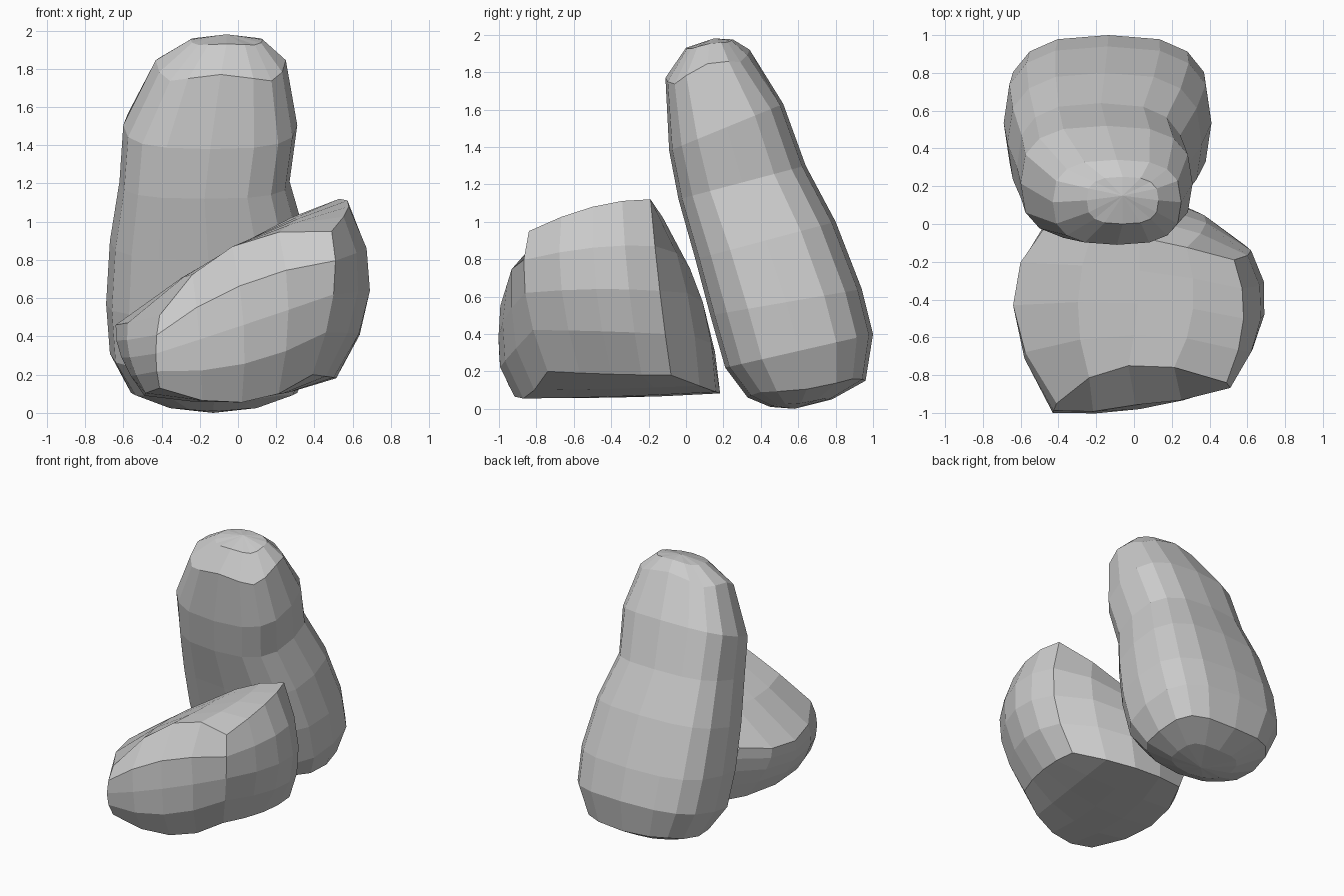
import bpy, bmesh
from math import cos, sin, pi, copysign
from mathutils import Vector

if "Cube" in bpy.data.objects:
    bpy.data.objects.remove(bpy.data.objects["Cube"])


def finish(bm, name):
    bmesh.ops.recalc_face_normals(bm, faces=bm.faces)
    mesh = bpy.data.meshes.new(name)
    bm.to_mesh(mesh)
    bm.free()
    ob = bpy.data.objects.new(name, mesh)
    bpy.context.collection.objects.link(ob)
    return ob


# --- tall leaning rock: rounded-square sections stacked along a tilted axis
# front (y, z), back (y, z), left x, right x, shift of the corners along z
sections = [
    ((0.45, 0.01), (0.78, 0.05), -0.37, 0.11, 0.01),
    ((0.33, 0.06), (0.96, 0.15), -0.56, 0.31, 0.02),
    ((0.21, 0.22), (1.00, 0.40), -0.67, 0.40, 0.00),
    ((0.13, 0.50), (0.94, 0.64), -0.69, 0.41, 0.00),
    ((0.05, 0.80), (0.80, 1.00), -0.67, 0.36, 0.00),
    ((-0.04, 1.12), (0.64, 1.30), -0.62, 0.27, 0.00),
    ((-0.09, 1.38), (0.52, 1.63), -0.60, 0.31, 0.00),
    ((-0.11, 1.77), (0.34, 1.92), -0.43, 0.25, -0.05),
    ((0.00, 1.93), (0.25, 1.975), -0.25, 0.13, -0.01),
]
SIDES = 16


def rounded(v, n=2.8):
    return copysign(abs(v) ** (2 / n), v)


bm = bmesh.new()
rings = []
for f, b, xl, xr, dip in sections:
    ring = []
    for i in range(SIDES):
        a = 2 * pi * i / SIDES
        u, v = rounded(cos(a)), rounded(sin(a))
        t = (v + 1) / 2
        ring.append(bm.verts.new((
            (xl + xr) / 2 + u * (xr - xl) / 2,
            f[0] + t * (b[0] - f[0]),
            f[1] + t * (b[1] - f[1]) + dip * sin(2 * a) ** 2)))
    rings.append(ring)
for lo, hi in zip(rings, rings[1:]):
    for i in range(SIDES):
        j = (i + 1) % SIDES
        bm.faces.new((lo[i], lo[j], hi[j], hi[i]))
for ring, tip in ((rings[0], (-0.13, 0.58, 0.0)), (rings[-1], (-0.06, 0.15, 1.98))):
    c = bm.verts.new(tip)
    for i in range(SIDES):
        bm.faces.new((ring[i], ring[(i + 1) % SIDES], c))
finish(bm, "tall_rock")

# --- low front rock: gridded cube bent through a 3 x 3 x 3 cage
# each layer runs left to right, then front to back
cage = [
    # bottom
    [(-0.41, -0.95, 0.13), (0.02, -0.87, 0.055), (0.39, -0.74, 0.20),
     (-0.49, -0.40, 0.09), (0.02, -0.40, 0.065), (0.50, -0.40, 0.185),
     (-0.30, 0.14, 0.10), (0.12, 0.16, 0.09), (0.50, -0.08, 0.18)],
    # middle
    [(-0.43, -1.00, 0.31), (0.03, -0.98, 0.46), (0.50, -0.86, 0.62),
     (-0.61, -0.45, 0.29), (0.0, -0.4, 0.5), (0.69, -0.48, 0.64),
     (-0.42, 0.07, 0.35), (0.13, 0.09, 0.57), (0.62, -0.14, 0.63)],
    # top
    [(-0.41, -0.95, 0.51), (-0.03, -0.75, 0.87), (0.49, -0.84, 0.95),
     (-0.64, -0.43, 0.46), (0.02, -0.42, 0.89), (0.58, -0.50, 1.08),
     (-0.46, 0.00, 0.52), (0.03, -0.07, 0.89), (0.53, -0.19, 1.12)],
]


def weights(t):
    return (t * (t - 1) / 2, 1 - t * t, t * (t + 1) / 2)


bm = bmesh.new()
bmesh.ops.create_cube(bm, size=2)
bmesh.ops.subdivide_edges(bm, edges=bm.edges[:], cuts=3, use_grid_fill=True)
for vert in bm.verts:
    x, y, z = vert.co
    wx, wy, wz = (weights(t) for t in (x, y, z))
    p = Vector()
    for k in range(3):
        for j in range(3):
            for i in range(3):
                p += Vector(cage[k][3 * j + i]) * (wx[i] * wy[j] * wz[k])
    # brow bulging forward along the upper front face
    if y < -0.9 and 0.3 < z < 0.7 and abs(x) < 0.9:
        p.y -= 0.05
    vert.co = p
finish(bm, "front_rock")
